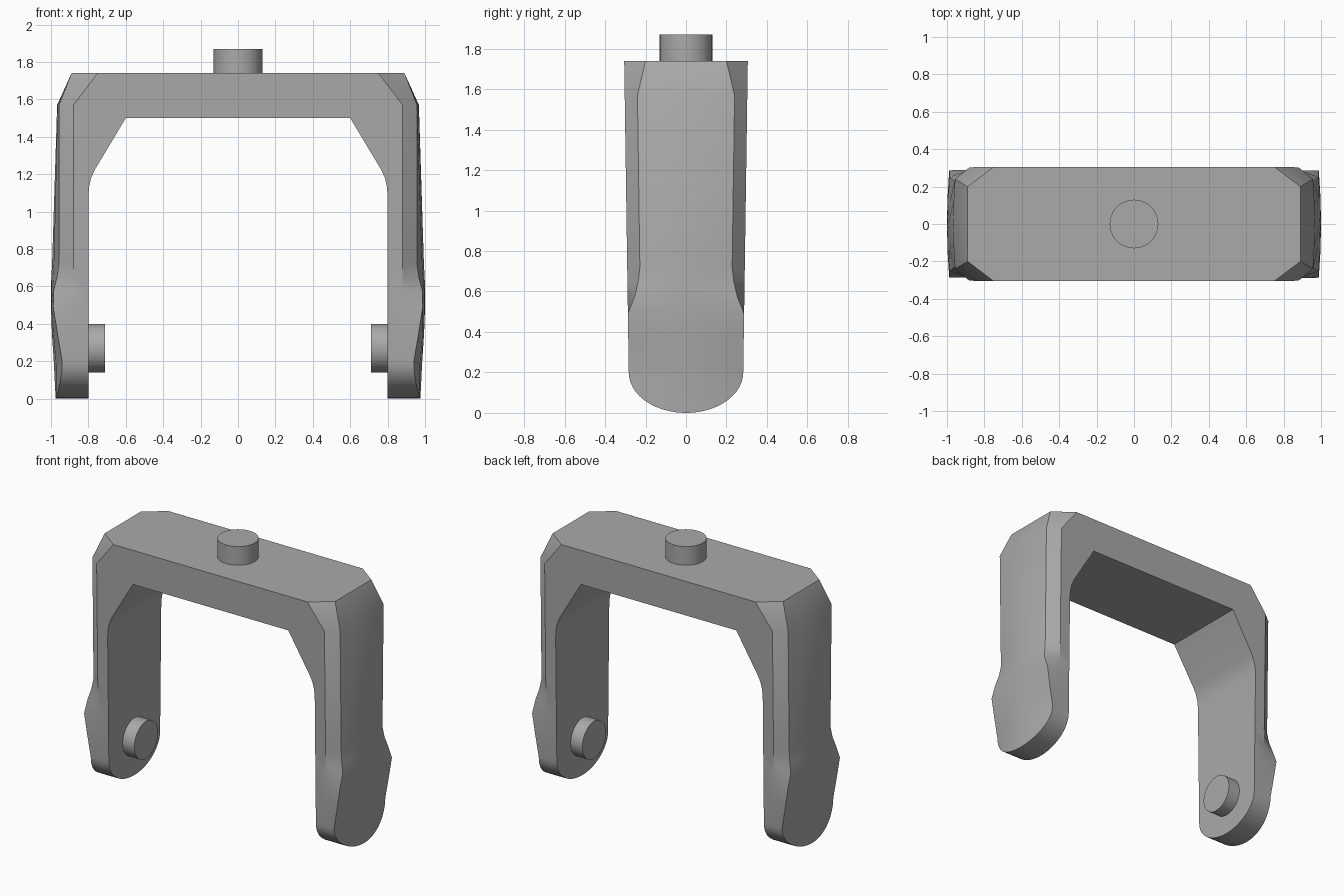
import bpy, bmesh
from math import sin, cos, pi, radians

cube = bpy.data.objects.get("Cube")
if cube:
    bpy.data.objects.remove(cube)

grey = bpy.data.materials.new("plain grey")
grey.use_nodes = True
GREY = (0.4, 0.4, 0.4, 1)
grey.diffuse_color = GREY
grey.node_tree.nodes["Principled BSDF"].inputs["Base Color"].default_value = GREY


def loft(name, sections):
    """Solid skinned through rings of equal point count."""
    bm = bmesh.new()
    rings = [[bm.verts.new(p) for p in s] for s in sections]
    n = len(rings[0])
    for a, b in zip(rings, rings[1:]):
        for i in range(n):
            j = (i + 1) % n
            bm.faces.new((a[i], a[j], b[j], b[i]))
    bm.faces.new(rings[0])
    bm.faces.new(rings[-1][::-1])
    bmesh.ops.recalc_face_normals(bm, faces=bm.faces)
    mesh = bpy.data.meshes.new(name)
    bm.to_mesh(mesh)
    bm.free()
    obj = bpy.data.objects.new(name, mesh)
    bpy.context.collection.objects.link(obj)
    mesh.materials.append(grey)
    return obj


def activate(obj):
    bpy.ops.object.select_all(action='DESELECT')
    obj.select_set(True)
    bpy.context.view_layer.objects.active = obj


def smooth(obj):
    activate(obj)
    bpy.ops.object.shade_smooth_by_angle(angle=radians(25))


def ring(z, half_y, face_x, edge_x, edge_y, mid_x):
    """Horizontal section: flat front and back, chamfers, bulged outer sides."""
    bulge_x = edge_x + 0.75 * (mid_x - edge_x)
    side = [(face_x, -half_y), (edge_x, -edge_y), (bulge_x, -edge_y / 2),
            (mid_x, 0), (bulge_x, edge_y / 2), (edge_x, edge_y), (face_x, half_y)]
    return [(x, y, z) for x, y in side] + [(-x, -y, z) for x, y in side]


def depth(z):
    return 0.283 + (z - 0.2) * 0.0146


# Yoke: chamfered upper part, then the flat-sided lower legs
levels = [  # z, chamfer start x, outer edge x, outer edge y, middle x
    (1.74, 0.75, 0.89, 0.20, 0.89),
    (1.57, 0.88, 0.957, 0.24, 0.967),
    (0.72, 0.88, 0.957, 0.228, 0.994),
    (0.65, 0.88, 0.967, 0.236, 0.998),
    (0.58, 0.88, 0.985, 0.252, 1.0),
    (0.49, 0.88, 0.988, depth(0.49), 1.0),
    (0.35, 0.88, 0.966, depth(0.35), 0.995),
]
rings = [ring(z, depth(z), fx, ex, ey, mx) for z, fx, ex, ey, mx in levels]

# Rounded leg ends
STEPS = 12
for i in range(STEPS + 1):
    a = radians(87) * i / STEPS
    y = 0.283 * cos(a)
    z = 0.2 * (1 - sin(a))
    edge = 0.975 - 0.035 * cos(a) ** 2
    rings.append(ring(z, y, 0.88, edge, y, 0.975 + 0.05 * z))
yoke = loft("yoke", rings)

# Opening between the legs
half = [(0.6, 1.5), (0.765, 1.225), (0.785, 1.18), (0.796, 1.135), (0.8, 1.08), (0.8, -0.2)]
arch = half + [(-x, z) for x, z in reversed(half)]
cutter = loft("opening_cutter", [[(x, y, z) for x, z in arch] for y in (-0.5, 0.5)])
cutter.hide_render = True
cut = yoke.modifiers.new("opening", 'BOOLEAN')
cut.operation = 'DIFFERENCE'
cut.solver = 'EXACT'
cut.object = cutter
activate(yoke)
bpy.ops.object.modifier_apply(modifier=cut.name)
bpy.data.objects.remove(cutter)
smooth(yoke)


def pin(name, location, length, tilt=0):
    bpy.ops.mesh.primitive_cylinder_add(vertices=48, radius=0.13, depth=length,
                                        location=location, rotation=(0, tilt, 0))
    obj = bpy.context.object
    obj.name = name
    obj.data.materials.append(grey)
    smooth(obj)


# Swivel pin on top and pivot pins inside the legs
pin("top_pin", (0, 0, 1.795), 0.15)
for side, name in ((1, "left_pivot_pin"), (-1, "right_pivot_pin")):
    pin(name, (side * 0.765, 0, 0.27), 0.11, pi / 2)
